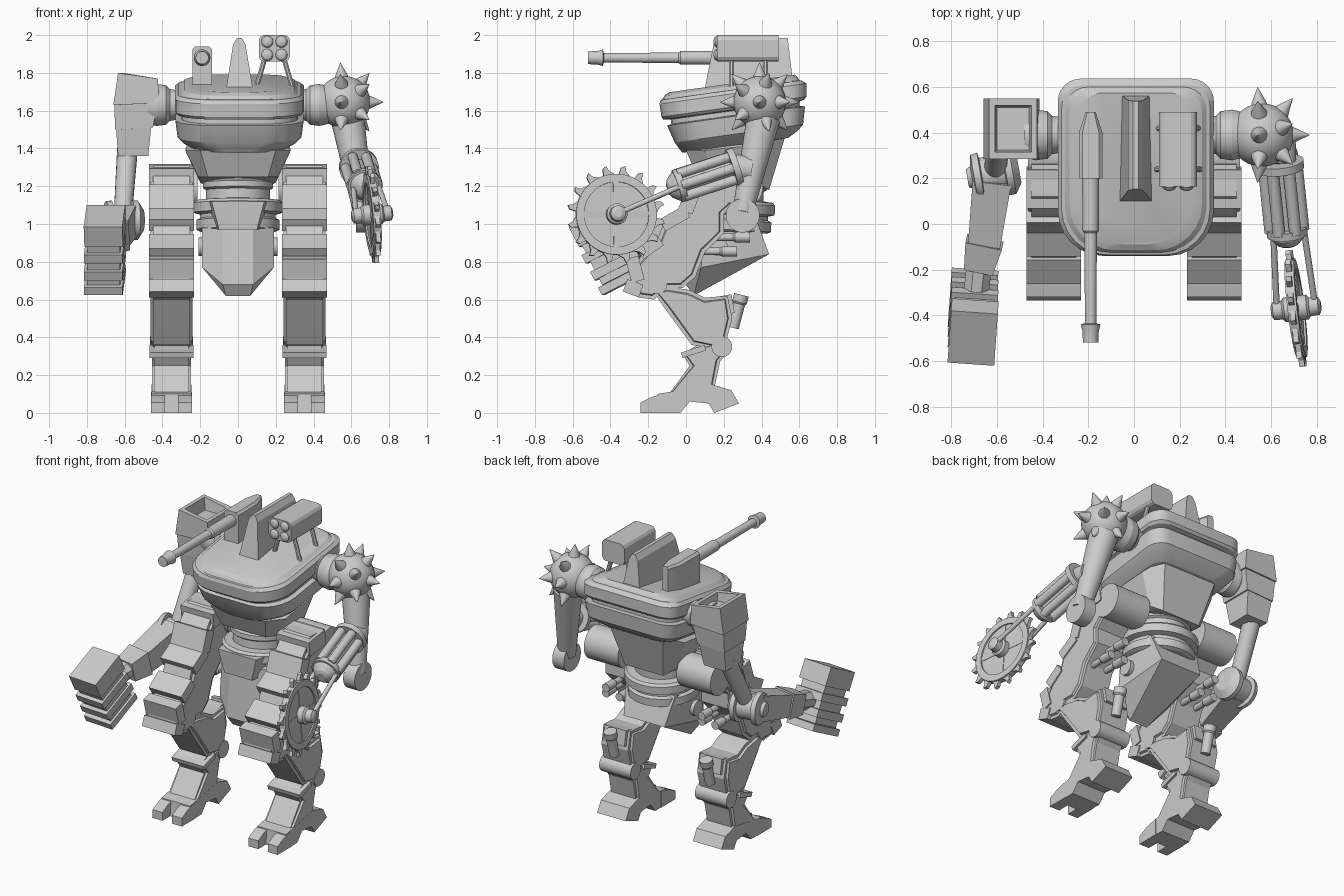
import bpy, bmesh
from math import sin, cos, pi, radians
from mathutils import Vector, Matrix

if "Cube" in bpy.data.objects:
    bpy.data.objects.remove(bpy.data.objects["Cube"])

metal = bpy.data.materials.new("plain_grey_metal")
metal.use_nodes = True
metal.diffuse_color = (0.6, 0.6, 0.6, 1)
metal.node_tree.nodes["Principled BSDF"].inputs["Base Color"].default_value = (0.6, 0.6, 0.6, 1)
parts = []


def finish(name, bm):
    bmesh.ops.recalc_face_normals(bm, faces=bm.faces)
    me = bpy.data.meshes.new(name)
    bm.to_mesh(me)
    bm.free()
    me.materials.append(metal)
    ob = bpy.data.objects.new(name, me)
    bpy.context.collection.objects.link(ob)
    parts.append(ob)


def loft(name, rings, inset=0, closed=False):
    """Skin equal-length rings of points; cap the ends or close the loop."""
    bm = bmesh.new()
    vs = [[bm.verts.new(p) for p in r] for r in rings]
    n = len(vs[0])
    pairs = list(zip(vs, vs[1:])) + ([(vs[-1], vs[0])] if closed else [])
    for a, b in pairs:
        for i in range(n):
            bm.faces.new((a[i], a[(i + 1) % n], b[(i + 1) % n], b[i]))
    if not closed:
        caps = [bm.faces.new(vs[0]), bm.faces.new(vs[-1])]
        if inset:
            bmesh.ops.recalc_face_normals(bm, faces=bm.faces)
            bmesh.ops.inset_individual(bm, faces=caps, thickness=inset)
            bmesh.ops.inset_individual(bm, faces=caps, thickness=.006, depth=.014)
    finish(name, bm)


def prism(name, profile, x0, x1, inset=0):
    """Side profile of (y, z) points pulled along x."""
    loft(name, [[(x, y, z) for y, z in profile] for x in (x0, x1)], inset)


def turn(name, p, q, profile, n=24, closed=False):
    """Lathe (distance, radius) points around the axis p to q."""
    p, q = Vector(p), Vector(q)
    rot = (q - p).to_track_quat('Z', 'Y')
    ang = [2 * pi * (i + 0.5) / n for i in range(n)]
    loft(name, [[p + rot @ Vector((r * cos(a), r * sin(a), d)) for a in ang]
                for d, r in profile], closed=closed)


def rod(name, p, q, r0, r1=None, n=20):
    turn(name, p, q, [(0, r0), ((Vector(q) - Vector(p)).length, r1 or r0)], n)


def box(name, c, size, tilt=0, yaw=0):
    bm = bmesh.new()
    m = (Matrix.Translation(c) @ Matrix.Rotation(radians(yaw), 4, 'Z')
         @ Matrix.Rotation(radians(tilt), 4, 'X') @ Matrix.Diagonal((*size, 1)))
    bmesh.ops.create_cube(bm, size=1, matrix=m)
    finish(name, bm)


def hull(name, pts):
    """Convex solid from points mirrored across x."""
    bm = bmesh.new()
    for x, y, z in pts:
        for s in (-1, 1):
            bm.verts.new((s * x, y, z))
    res = bmesh.ops.convex_hull(bm, input=bm.verts)
    bmesh.ops.delete(bm, geom=[v for v in res["geom_interior"] if isinstance(v, bmesh.types.BMVert)], context='VERTS')
    bmesh.ops.dissolve_limit(bm, angle_limit=0.03, verts=bm.verts, edges=bm.edges)
    finish(name, bm)


def deck_ring(z, hw, y0, y1, rf=0.2, rb=0.1):
    """Rounded outline, rising toward the back."""
    out = []
    for cx, cy, r, a0 in ((hw - rb, y1 - rb, rb, 0), (rb - hw, y1 - rb, rb, 90),
                          (rf - hw, y0 + rf, rf, 180), (hw - rf, y0 + rf, rf, 270)):
        for i in range(7):
            a = radians(a0 + 15 * i)
            y = cy + r * sin(a)
            out.append((0.008 + cx + r * cos(a), y, z + 0.14 * (y - 0.25)))
    return out


# Torso: flat deck, two armour bands and the belly
loft("torso_armour", [deck_ring(*s) for s in (
    (1.415, .25, -.02, .54), (1.445, .30, -.04, .59), (1.475, .328, -.06, .62),
    (1.57, .34, -.1, .63), (1.575, .31, -.08, .6), (1.60, .31, -.08, .6), (1.605, .33, -.12, .625),
    (1.62, .342, -.13, .637), (1.69, .342, -.14, .637), (1.71, .325, -.135, .61),
    (1.712, .31, -.125, .60), (1.73, .29, -.115, .59), (1.745, .245, -.09, .575))])
hull("lower_hull", [(.2, .0, 1.39), (.28, .1, 1.39), (.27, .4, 1.42), (.2, .53, 1.48),
                    (.16, .06, 1.25), (.21, .13, 1.25), (.2, .38, 1.22), (.14, .44, 1.18)])

# Waist rings, buckle and pelvis
turn("waist_rings", (0, .23, .96), (0, .25, 1.3), [
    (0, .2), (.01, .22), (.06, .22), (.07, .2), (.09, .2), (.1, .235), (.15, .235),
    (.165, .22), (.17, .17), (.22, .17), (.23, .185), (.26, .185), (.27, .16), (.34, .16)], 32)
hull("waist_buckle", [(.14, -.01, 1.12), (.16, .1, 1.12), (.1, .0, .97), (.12, .1, .97)])
hull("pelvis", [(.08, .03, .98), (.19, .1, .98), (.18, .37, 1.03), (.15, .44, .84),
                (.19, .08, .77), (.08, .0, .68), (.065, .04, .62)])
rod("pelvis_pivot", (-.21, .17, .88), (.21, .17, .88), .05)

# Deck weapons: cannon, fin and rocket pod
turn("cannon_barrel", (-.19, -.52, 1.88), (-.19, .25, 1.88), [
    (0, .018), (0, .034), (.05, .036), (.08, .044), (.085, .025), (.48, .028), (.49, .036), (.77, .038)])
loft("cannon_housing", [[(-.19 - w, y, z), (-.19 + w, y, z), (-.19 + w, y, 1.925), (-.19 + w * .7, y, 1.94),
                         (-.19 - w * .7, y, 1.94), (-.19 - w, y, 1.925)]
                        for y, w, z in ((.2, .052, 1.72), (.4, .052, 1.74), (.49, .022, 1.76))])
fin = [(-.062, 1.72), (.078, 1.72), (.04, 1.95), (.02, 1.985), (-.004, 1.985), (-.026, 1.95)]
loft("deck_fin", [[(x, y + k * (z - 1.72), z) for x, z in fin] for y, k in ((.1, .2), (.57, -.12))])
pod = [(.11, 1.885), (.12, 1.868), (.135, 1.86), (.25, 1.86), (.265, 1.868), (.275, 1.885),
       (.275, 1.975), (.265, 1.992), (.25, 2.0), (.135, 2.0), (.12, 1.992), (.11, 1.975)]
loft("rocket_pod", [[(x, y, z) for x, z in pod] for y in (.165, .49)])
for x in (.155, .23):
    for z in (1.895, 1.965):
        turn("rocket_tip", (x, .17, z), (x, 0, z), [(0, .032), (.01, .031), (.02, .022), (.025, .006)], 20)
for x0, x1 in ((.09, .14), (.295, .245)):
    for y in (.24, .42):
        rod("pod_leg", (x0, y, 1.7), (x1, y, 1.87), .014, n=8)

# Shoulder sockets
for s in (-1, 1):
    turn("shoulder_socket", (s * .3, .39, 1.63), (s * .48, .39, 1.63),
         [(0, .075), (.06, .085), (.08, .105), (.13, .112), (.18, .1)])

# Spiked shoulder ball
ball = Vector((.56, .39, 1.645))
turn("spiked_ball", ball - Vector((.14, 0, 0)), ball + Vector((.14, 0, 0)),
     [(.14 - .14 * cos(pi * i / 14), max(.002, .14 * sin(pi * i / 14))) for i in range(15)], 28)
for polar, count, phase in ((0, 1, 0), (50, 5, 18), (95, 8, 0)):
    for i in range(count):
        t, a = radians(polar), 2 * pi * i / count + radians(phase)
        d = Vector((cos(t), sin(t) * sin(a), sin(t) * cos(a)))
        if d.z > -.95:
            turn("ball_spike", ball + d * .125, ball + d, [(0, .037), (.015, .034), (.085, .001)], 20)

# Saw arm: upper arm, elbow, cage of pistons, fork and blade
rod("saw_upper_arm", (.58, .41, 1.56), (.665, .3, 1.06), .09, .055)
rod("saw_elbow", (.625, .3, 1.045), (.71, .3, 1.045), .09, n=28)
back, front = Vector((.64, .26, 1.30)), Vector((.67, -.03, 1.205))
axis = (front - back).normalized()
rod("cage_mount", (.64, .35, 1.29), back, .07)
for p, r in ((back, .105), (front, .09)):
    rod("cage_ring", p - axis * .015, p + axis * .02, r)
rod("cage_core", back, front, .05)
rot = axis.to_track_quat('Z', 'Y')
for i in range(6):
    off = rot @ Vector((.072 * cos(i * pi / 3), .072 * sin(i * pi / 3), 0))
    rod("cage_piston", back + off, front + off, .027)
turn("fork_base", front, front + axis, [(0, .085), (.03, .075), (.06, .05), (.07, .03)])
hub, side = Vector((.71, -.37, 1.05)), Vector((1, .12, .08)).normalized()
for s, x in ((-1, .61), (1, .745)):
    rod("fork_rod", (x, -.03, 1.2), hub + side * .085 * s, .014)
turn("saw_hub", hub - side * .11, hub + side * .11,
     [(0, .022), (.01, .04), (.05, .042), (.06, .055), (.16, .055), (.17, .042), (.21, .04), (.22, .022)])
rod("saw_disc", hub - side * .01, hub + side * .01, .2, n=40)
turn("saw_rim", hub - side * .021, hub + side * .021, [(0, .172), (0, .215), (.042, .215), (.042, .172)], 40, True)
spin = side.to_track_quat('Z', 'Y')
teeth = []
for i in range(16):
    a = i * pi / 8
    teeth += [(.21, a), (.235, a + .16), (.262, a + .2), (.25, a + .28), (.21, a + .32)]
loft("saw_teeth", [[hub + spin @ Vector((r * cos(a), r * sin(a), d)) for r, a in teeth] for d in (-.012, .012)])
for i in range(4):
    d = spin @ Vector((cos(i * pi / 2), sin(i * pi / 2), 0))
    rod("saw_spoke", hub + d * .04, hub + d * .19, .022, n=4)

# Hammer arm: open shoulder box in tiers, upper arm and elbow
loft("shoulder_box", [[(x0, y0, z), (x1, y0, z + k), (x1, y1, z + k), (x0, y1, z)]
                      for z, k, x0, x1, y0, y1 in (
    (1.36, 0, -.635, -.475, .33, .49), (1.5, .01, -.645, -.46, .31, .52), (1.5, .01, -.65, -.45, .305, .525),
    (1.63, .01, -.655, -.425, .295, .54), (1.63, .01, -.66, -.415, .285, .55), (1.8, -.03, -.635, -.425, .285, .55),
    (1.8, -.03, -.61, -.45, .315, .52), (1.72, 0, -.6, -.46, .325, .51))])
rod("hammer_upper_arm", (-.585, .41, 1.4), (-.61, .23, 1.04), .055, .048)
turn("hammer_elbow", (-.73, .2, 1.02), (-.5, .24, 1.02), [
    (0, .04), (.02, .05), (.03, .1), (.06, .105), (.065, .08), (.165, .08), (.17, .105), (.2, .105), (.23, .06)])
a, b, c = Vector((-.62, .2, 1.02)), Vector((-.655, -.08, .94)), Vector((-.68, -.2, .91))
rod("hammer_forearm", a, b, .12, .1, 4)
rod("forearm_cuff", b, c, .115, .09, 4)
rod("hammer_neck", c, (-.7, -.38, .87), .06, n=8)

# Hammer head: thick striking block above staggered slabs
lean = radians(27)
up = Vector((0, -sin(lean), cos(lean)))
for off, thick, wide, long in ((.14, .12, .205, .255), (.06, .05, .175, .22), (.01, .05, .205, .27),
                               (-.04, .05, .175, .22), (-.09, .05, .205, .27), (-.135, .04, .175, .22),
                               (-.18, .045, .205, .27)):
    box("hammer_slab", Vector((-.705, -.41, .865)) + up * off, (wide, long, thick), 27, -4)

# Legs, mirrored
thigh = [(.12, 1.31), (.26, 1.31), (.3, 1.15), (.2, 1.05), (.2, .95), (.1, .85), (.05, .72), (-.02, .66), (-.1, .66),
         (-.17, .6), (-.25, .61), (-.3, .68), (-.28, .78), (-.22, .85), (-.16, .9), (-.12, 1.0), (0, 1.1), (.03, 1.2)]
shin = [(-.17, .64), (-.1, .67), (.02, .65), (.1, .61), (.22, .62), (.245, .5), (.2, .33), (.03, .36), (-.11, .55)]
shank = [(-.02, .31), (.06, .36), (.2, .39), (.235, .34), (.18, .27), (.15, .13), (-.09, .1), (.02, .25)]
foot = [(-.15, .1), (.14, .15), (.24, .12), (.28, .05), (.15, .0), (.12, .05), (.02, .06), (-.03, 0), (-.16, 0)]
toe = [(-.24, 0), (-.24, .055), (-.18, .085), (-.09, .11), (-.09, 0)]
for s in (-1, 1):
    x = s * .352
    for name, prof, w, inset in (("thigh", thigh, .098, .022), ("shin", shin, .098, .02),
                                 ("shank", shank, .09, .018), ("foot", foot, .105, 0)):
        prism(name, prof, x - w, x + w, inset)
    for t in (-1, 1):
        prism("toe", toe, x + t * .035, x + t * .108)
    # armour bands down the front of the leg
    for y, z, ly, lz, tilt in ((.16, 1.255, .17, .1, 8), (.02, 1.13, .08, .14, -20), (-.06, 1.03, .15, .07, 30),
                               (-.19, .88, .13, .07, 35), (-.27, .76, .07, .13, 15), (-.28, .66, .09, .07, -20)):
        box("thigh_band", (x, y, z), (.24, ly, lz), tilt)
    box("shank_plate", (x, .04, .325), (.235, .13, .03), 18)
    box("shin_back_plate", (x, .2, .57), (.16, .1, .1), 10)
    rod("hip_drum", (s * .215, .3, 1.195), (s * .465, .3, 1.195), .108, n=28)
    rod("knee_pin", (x - .112, -.15, .68), (x + .112, -.15, .68), .05)
    rod("hock_pin", (x - .115, .19, .35), (x + .115, .19, .35), .055)
    turn("shin_exhaust", (x, .25, .45), (x, .295, .63), [(0, .03), (.13, .032), (.14, .04), (.18, .04)], 20)
    for px, y, z in ((.05, .27, .855), (-.05, .27, .855), (0, .34, .93)):
        turn("thigh_peg", (x + px, y - .24, z), (x + px, y, z), [(0, .02), (.15, .02), (.16, .027), (.24, .027)], 20)

# Smooth rounded surfaces, keep hard edges
bpy.ops.object.select_all(action='DESELECT')
for ob in parts:
    ob.select_set(True)
bpy.context.view_layer.objects.active = parts[0]
bpy.ops.object.shade_smooth_by_angle(angle=radians(20))
